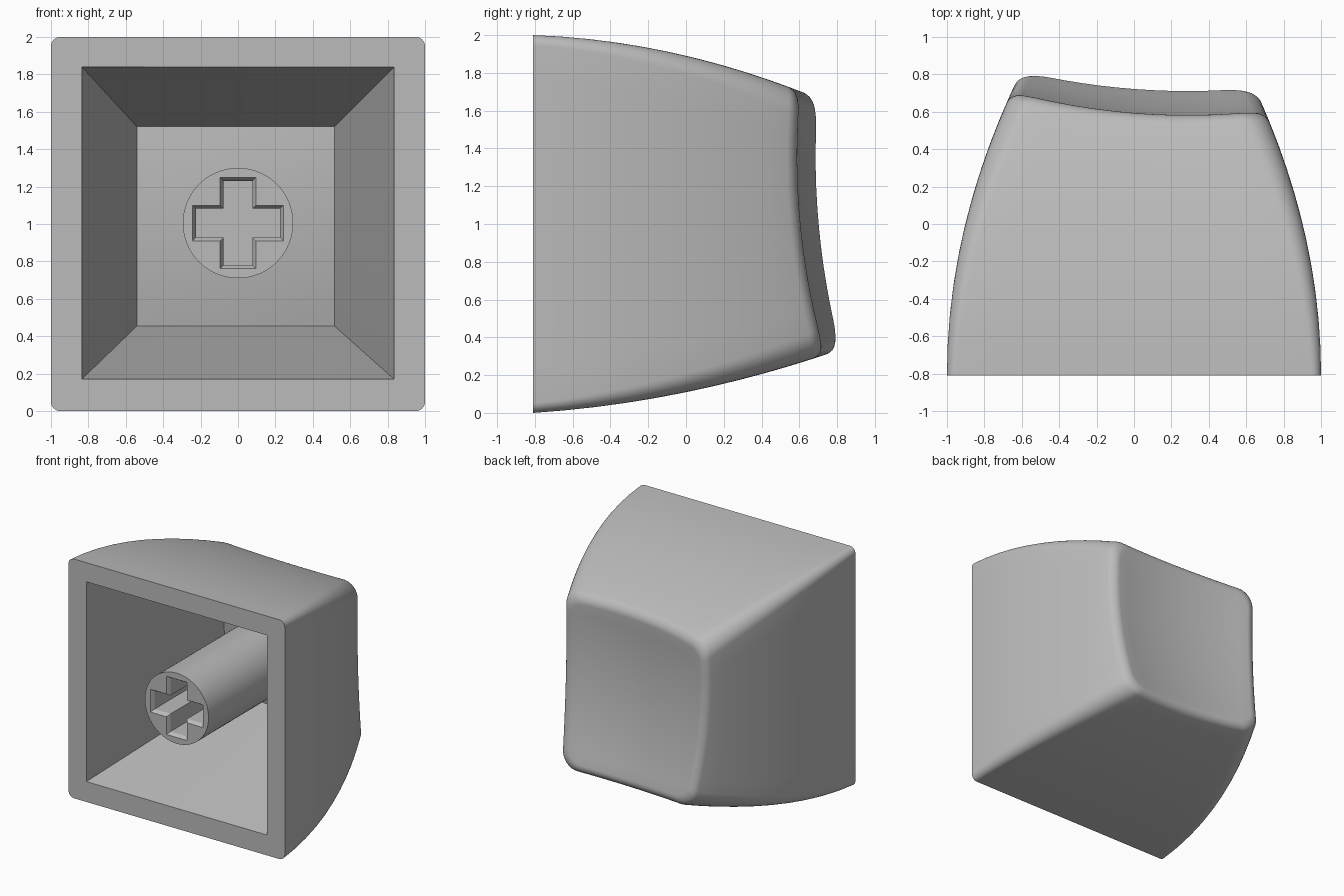
import bpy, bmesh
from math import sin, cos, pi

cube = bpy.data.objects.get("Cube")
if cube:
    bpy.data.objects.remove(cube)

BASE = -0.81      # y of the open side
ROUND = 0.065     # rounding between walls and dish
THICK = 0.10      # thickness behind the dish
MID_Z = 1.005

grey = bpy.data.materials.new("grey plastic")
grey.use_nodes = True
colour = (0.5, 0.5, 0.5, 1)
grey.diffuse_color = colour
grey.node_tree.nodes["Principled BSDF"].inputs["Base Color"].default_value = colour


def dish(x, z):
    """Height of the tilted, hollowed touch surface."""
    u = z - 1
    return 0.6 - 0.083 * x - 0.1 * u + 0.145 * x * x + 0.14 * u * u


def rounded_rect(x0, x1, z0, z1, r, arc=8, side=10):
    """Rounded rectangle outline; always the same number of points."""
    corners = [(x1 - r, z1 - r), (x0 + r, z1 - r), (x0 + r, z0 + r), (x1 - r, z0 + r)]
    pts = []
    for k, (cx, cz) in enumerate(corners):
        for i in range(arc + 1):
            a = (k + i / arc) * pi / 2
            pts.append((cx + r * cos(a), cz + r * sin(a)))
        nx, nz = corners[(k + 1) % 4]
        a = (k + 1) * pi / 2
        for i in range(1, side):
            f = i / side
            pts.append((cx + (nx - cx) * f + r * cos(a), cz + (nz - cz) * f + r * sin(a)))
    return pts


def outline(y, inset=0.0):
    """Outer cross-section at depth y, shrinking along curved walls."""
    t = y - BASE
    half = 1 - 0.15 * t * t - inset
    low = 0.086 * t * t + 0.066 * t + inset
    high = 2 - 0.124 * t * t - 0.035 * t - inset
    return rounded_rect(-half, half, low, high, 0.05 + 0.06 * t - inset * 0.5)


def wall_ring(s, drop, inset=0.0):
    """Ring at fraction s of the way from the open side to the dish rim."""
    ring = []
    for i in range(len(outline(0))):
        y = BASE
        for _ in range(8 if s else 1):
            x, z = outline(y, inset)[i]
            y = BASE + s * (dish(x, z) - drop - BASE)
        ring.append((x, y, z))
    return ring


def centre_rings(ring, depth, steps=8):
    """Shrink a ring towards its centre along the dish."""
    rings = []
    for k in range(steps - 1, 0, -1):
        f = k / steps
        pts = [(x * f, MID_Z + (z - MID_Z) * f) for x, _, z in ring]
        rings.append([(x, dish(x, z) - depth, z) for x, z in pts])
    return rings


def bridge(bm, a, b):
    n = len(a)
    for i in range(n):
        bm.faces.new((a[i], a[(i + 1) % n], b[(i + 1) % n], b[i]))


def finish(bm, name):
    bmesh.ops.remove_doubles(bm, verts=bm.verts[:], dist=0.0002)
    bmesh.ops.recalc_face_normals(bm, faces=bm.faces[:])
    mesh = bpy.data.meshes.new(name)
    bm.to_mesh(mesh)
    bm.free()
    mesh.materials.append(grey)
    obj = bpy.data.objects.new(name, mesh)
    bpy.context.collection.objects.link(obj)
    bpy.ops.object.select_all(action='DESELECT')
    obj.select_set(True)
    bpy.context.view_layer.objects.active = obj
    bpy.ops.object.shade_smooth_by_angle(angle=pi / 6)
    return obj


# Cap shell: ceiling, straight inner walls, open rim, curved walls, round edge, dish
mouth = [(x, BASE, z) for x, z in rounded_rect(-0.835, 0.835, 0.17, 1.84, 0)]
ceiling = [(x, dish(x, z) - THICK, z) for x, z in rounded_rect(-0.54, 0.515, 0.455, 1.52, 0)]
rings = list(reversed(centre_rings(ceiling, THICK))) + [ceiling, mouth]
rings += [wall_ring(k / 10, ROUND) for k in range(11)]
for k in range(1, 7):
    a = k / 6 * pi / 2
    rings.append(wall_ring(1, ROUND * (1 - sin(a)), ROUND * (1 - cos(a))))
rings += centre_rings(rings[-1], 0)

bm = bmesh.new()
loops = [[bm.verts.new(p) for p in ring] for ring in rings]
for a, b in zip(loops, loops[1:]):
    bridge(bm, a, b)
for loop, depth in ((loops[0], THICK), (loops[-1], 0)):
    tip = bm.verts.new((0, dish(0, MID_Z) - depth, MID_Z))
    for i in range(len(loop)):
        bm.faces.new((loop[i - 1], loop[i], tip))
finish(bm, "cap_shell")


# Stem: round post with a chamfered cross socket
def cross(y, shrink):
    long, wide = 0.243 - shrink, 0.095 - shrink
    quarter = [(long, -wide), (long, wide), (wide, wide)]
    pts = []
    for _ in range(4):
        pts += quarter
        quarter = [(-v, u) for u, v in quarter]
    return [bm.verts.new((u, y, MID_Z + v)) for u, v in pts]


bm = bmesh.new()
circle = [(0.295 * cos(i * pi / 32), MID_Z + 0.295 * sin(i * pi / 32)) for i in range(64)]
front = [bm.verts.new((x, BASE, z)) for x, z in circle]
back = [bm.verts.new((x, dish(x, z) - THICK * 0.8, z)) for x, z in circle]
socket = [cross(BASE, 0), cross(BASE + 0.03, 0.018), cross(BASE + 0.5, 0.018)]
edges = [bm.edges.new((loop[i - 1], loop[i]))
         for loop in (front, socket[0]) for i in range(len(loop))]
bmesh.ops.triangle_fill(bm, edges=edges, use_beauty=True)
bridge(bm, front, back)
bridge(bm, socket[0], socket[1])
bridge(bm, socket[1], socket[2])
bm.faces.new(socket[2])
bm.faces.new(back)
finish(bm, "stem")
